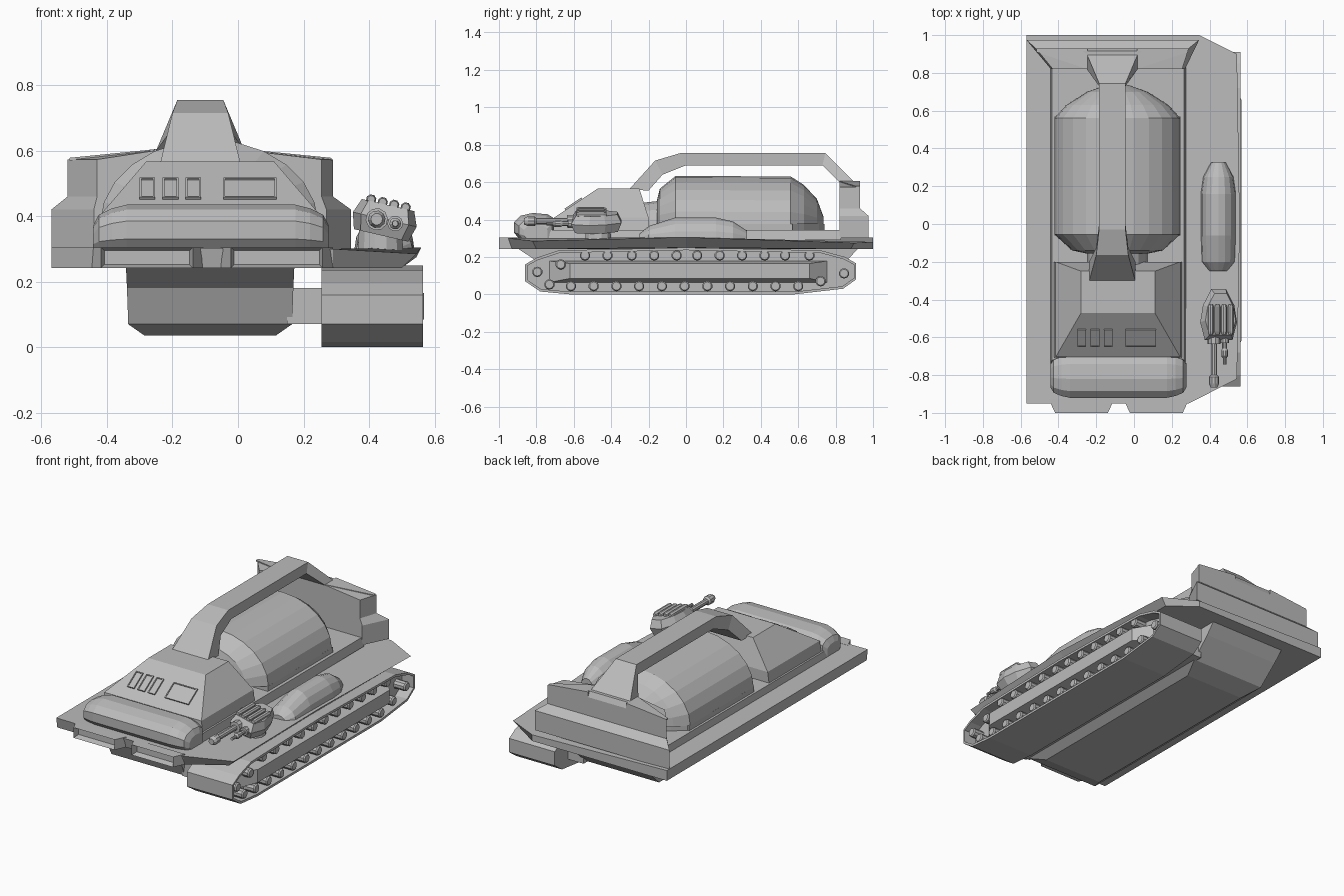
import bpy, bmesh, math
from mathutils import Vector, Matrix

if "Cube" in bpy.data.objects:
    bpy.data.objects.remove(bpy.data.objects["Cube"])

grey = bpy.data.materials.new("plain_grey")
grey.diffuse_color = (0.5, 0.5, 0.5, 1)
grey.use_nodes = True
grey.node_tree.nodes["Principled BSDF"].inputs["Base Color"].default_value = grey.diffuse_color


def finish(name, bm, mat=None):
    bmesh.ops.recalc_face_normals(bm, faces=bm.faces)
    if mat:
        bm.transform(mat)
    me = bpy.data.meshes.new(name)
    bm.to_mesh(me)
    bm.free()
    me.materials.append(grey)
    ob = bpy.data.objects.new(name, me)
    bpy.context.collection.objects.link(ob)
    return ob


def loft_bm(rings, closed=False):
    bm = bmesh.new()
    vs = [[bm.verts.new(p) for p in r] for r in rings]
    n = len(vs[0])
    pairs = list(zip(vs, vs[1:])) + ([(vs[-1], vs[0])] if closed else [])
    for a, b in pairs:
        for i in range(n):
            j = (i + 1) % n
            bm.faces.new((a[i], a[j], b[j], b[i]))
    if not closed:
        bm.faces.new(vs[0])
        bm.faces.new(vs[-1][::-1])
    return bm


def loft(name, rings, mat=None):
    return finish(name, loft_bm(rings), mat)


def quad(x0, x1, y0, y1, z):
    return [(x0, y0, z), (x1, y0, z), (x1, y1, z), (x0, y1, z)]


def box(name, x0, x1, y0, y1, z0, z1, mat=None):
    return loft(name, [quad(x0, x1, y0, y1, z0), quad(x0, x1, y0, y1, z1)], mat)


def rod(name, axis, c, profile, n=12, mat=None):
    """Turned part: profile of (position along axis, radius)."""
    rings = []
    for t, r in profile:
        ring = []
        for i in range(n):
            a = 2 * math.pi * (i + 0.5) / n
            u, v = r * math.cos(a), r * math.sin(a)
            ring.append({'x': (t, c[0] + u, c[1] + v), 'y': (c[0] + u, t, c[1] + v),
                         'z': (c[0] + u, c[1] + v, t)}[axis])
        rings.append(ring)
    return loft(name, rings, mat)


def half_tube(name, cx, z0, sections, n=10):
    """Half-elliptical shell along y: sections of (y, half width, height)."""
    loft(name, [[(cx + w * math.cos(math.pi * i / n), y, z0 + h * math.sin(math.pi * i / n))
                 for i in range(n + 1)] for y, w, h in sections])


# deck slab with the right fender undercut
top = [(-.57, 1, .305), (.345, 1, .28), (.545, .9, .275), (.56, 0, .305), (.545, -.82, .285),
       (.29, -.95, .30), (-.57, -.95, .305)]
low = [(-.57, 1, .242), (.345, 1, .242), (.50, .88, .242), (.50, 0, .25), (.50, -.80, .242),
       (.29, -.93, .242), (-.57, -.94, .242)]
loft("deck", [low, top])
loft("platform", [quad(-.445, .275, -.75, .83, .29), quad(-.435, .265, -.72, .83, .345)])

# belly hull under the deck
belly = [(-.90, .245), (-.80, .18), (-.75, .07), (-.65, .035), (.62, .035), (.74, .07), (.86, .18), (.92, .245)]
half = {.245: .257, .18: .254, .07: .25, .035: .20}
loft("belly", [quad(-.085 - half[z], -.085 + half[z], f, b, z)
               for (f, z), (b, _) in zip(belly[3::-1], belly[4:])])
box("track_mount", .15, .27, -.76, .78, .07, .18)

# track belt: extruded outline with a recessed outer side
outline = [(-.86, .07), (-.78, .015), (-.62, 0), (.58, 0), (.84, .03), (.91, .08), (.91, .165), (.85, .20),
           (.72, .235), (0, .25), (-.68, .235), (-.80, .195), (-.86, .16)]
bm = loft_bm([[(x, y, z) for y, z in outline] for x in (.255, .565)])
bm.normal_update()
bmesh.ops.recalc_face_normals(bm, faces=bm.faces)
face = max(bm.faces, key=lambda f: f.calc_center_median().x)
bmesh.ops.inset_region(bm, faces=[face], thickness=.014)
ret = bmesh.ops.extrude_face_region(bm, geom=[face])
bmesh.ops.translate(bm, vec=(-.08, 0, 0), verts=[v for v in ret["geom"] if isinstance(v, bmesh.types.BMVert)])
if face.is_valid:
    bmesh.ops.delete(bm, geom=[face], context='FACES_ONLY')
finish("track_belt", bm)

# side panel and rollers
loft("track_panel", [[(.47, -.75, .06), (.47, .77, .06), (.47, .77, .18), (.47, -.75, .18)],
                     [(.568, -.62, .085), (.568, .66, .085), (.568, .66, .165), (.568, -.62, .165)]])
rollers = [(-.615 + .1215 * i, .044) for i in range(11)]
rollers += [(-.73, .053), (.72, .07), (-.795, .12), (.845, .112), (-.67, .16)]
rollers += [(y, .208) for y in (-.54, -.42, -.29, -.17, -.05, .06, .18, .30, .42, .53, .66)]
for y, z in rollers:
    rod("roller", 'x', (y, z), [(.48, .028), (.553, .028), (.56, .022)], 10)

# front bumpers with slots
for c in (-.278, .118):
    bm = loft_bm([[(c - w, y, .242), (c + w, y, .242), (c + w, y, .305), (c - w, y, .305)]
                  for y, w in ((-1, .14), (-.93, .172))])
    bmesh.ops.recalc_face_normals(bm, faces=bm.faces)
    face = min(bm.faces, key=lambda f: f.calc_center_median().y)
    bmesh.ops.inset_region(bm, faces=[face], thickness=.014)
    bmesh.ops.translate(bm, vec=(0, .035, 0), verts=face.verts)
    finish("bumper", bm)

# rounded nose roll
section = [(-.92, .33), (-.92, .385), (-.885, .42), (-.82, .435), (-.74, .428), (-.695, .40), (-.69, .295), (-.89, .295)]
loft("nose_roll", [[(x, -.80 + (y + .80) * s, .295 + (z - .295) * s) for y, z in section]
                   for x, s in ((-.442, .55), (-.425, .78), (-.385, .92), (-.34, 1),
                                (.175, 1), (.22, .92), (.26, .78), (.277, .55))])

# cabin
loft("cabin", [quad(-.43, .26, -.71, -.20, .30), quad(-.415, .245, -.705, -.20, .41),
               quad(-.28, .11, -.47, -.25, .567)])
# window frames and panes on the sloping windscreen
tilt = math.atan2(.157, .235)
for x0, x1 in ((-.30, -.253), (-.23, -.182), (-.16, -.113), (-.045, .117)):
    m = Matrix.Translation((0, -.60, .4805)) @ Matrix.Rotation(tilt, 4, 'X')
    box("window_pane", x0, x1, -.054, .054, -.004, .004, m)
    for a, b, c, d in ((x0, x0 + .006, -.054, .054), (x1 - .006, x1, -.054, .054),
                       (x0, x1, -.054, -.048), (x0, x1, .048, .054)):
        box("window_frame", a, b, c, d, 0, .009, m)

# large tank and the pipe to the cabin
half_tube("main_tank", -.088, .375, [(-.155, .17, .13), (-.14, .24, .19), (-.055, .333, .258), (.56, .333, .255),
                                     (.63, .27, .21), (.70, .16, .135), (.735, .06, .04)], 12)
box("tank_base", -.421, .245, -.06, .57, .33, .376)
half_tube("tank_base_front", -.088, .34, [(-.23, .16, .15), (-.14, .16, .16)], 8)
loft("tank_base_rear", [[(-.42, .56, z), (-.34, .63, z), (-.22, .71, z), (-.12, .74, z), (-.055, .74, z),
                         (.045, .71, z), (.165, .63, z), (.245, .56, z)] for z in (.34, .376)])

# stepped rear wall
def wall(z, x0, x1, yb, f0, f1):
    return [(f0, .82, z), (f1, .82, z), (x1, yb, z), (x0, yb, z)]
loft("rear_wall", [wall(.30, -.57, .345, .975, -.44, .27), wall(.42, -.57, .345, .975, -.44, .27),
                   wall(.46, -.52, .29, .93, -.43, .255), wall(.573, -.52, .29, .93, -.43, .255)])
loft("rear_wall_cap", [wall(.573, -.52, .29, .93, -.43, .255), wall(.605, -.25, .02, .915, -.22, -.01)])
for s in (-1, 1):  # raised lips running to the handle
    X = lambda d: -.115 + s * d
    loft("rear_lip", [[(X(.40), .93, .57), (X(.40), .91, .57), (X(.40), .91, .578), (X(.40), .93, .578)],
                      [(X(.13), .93, .57), (X(.13), .82, .57), (X(.13), .82, .605), (X(.13), .93, .605)]])

# arched handle: outer point, inner point, half width
arch = [((-.305, .56), (-.20, .555), .123), ((-.165, .715), (-.125, .64), .085), ((-.03, .755), (0, .69), .07),
        ((.745, .755), (.73, .69), .07), ((.90, .60), (.82, .60), .135), ((.92, .54), (.82, .54), .137)]
loft("handle", [[(-.115 - w, *o), (-.115 + w, *o), (-.115 + w, *i), (-.115 - w, *i)] for o, i, w in arch])

# side pod on the fender
half_tube("side_pod", .447, .29, [(-.248, .05, .035), (-.20, .088, .075), (-.06, .093, .12), (.16, .093, .12),
                                  (.25, .08, .10), (.325, .04, .05)], 8)

# gun turret, leaning to the right
rod("gun_mount", 'z', (.435, -.47), [(.285, .072), (.36, .068)], 12)
lean = Matrix.Translation((.448, -.47, .39)) @ Matrix.Rotation(math.radians(13), 4, 'Y')
plan = [(-.075, -.145), (.075, -.145), (.10, -.05), (.085, .04), (.04, .125), (-.04, .125), (-.085, .04), (-.10, -.05)]
loft("gun_body", [[(x * s, y * s, z) for x, y in plan] for z, s in ((-.05, .85), (0, 1), (.045, .82))], lean)
for x in (-.054, -.018, .018, .054):
    rod("gun_top_tube", 'y', (x, .05), [(-.115, .012), (-.10, .016), (.03, .016), (.045, .01)], 8, lean)
rod("main_barrel", 'y', (-.024, -.005), [(-.10, .034), (-.165, .034), (-.166, .017), (-.33, .017), (-.34, .027),
                                         (-.375, .027), (-.395, .018)], 10, lean)
rod("small_barrel", 'y', (.034, -.005), [(-.10, .024), (-.16, .024), (-.161, .013), (-.19, .013), (-.20, .018),
                                         (-.23, .018), (-.24, .01), (-.275, .009)], 10, lean)
